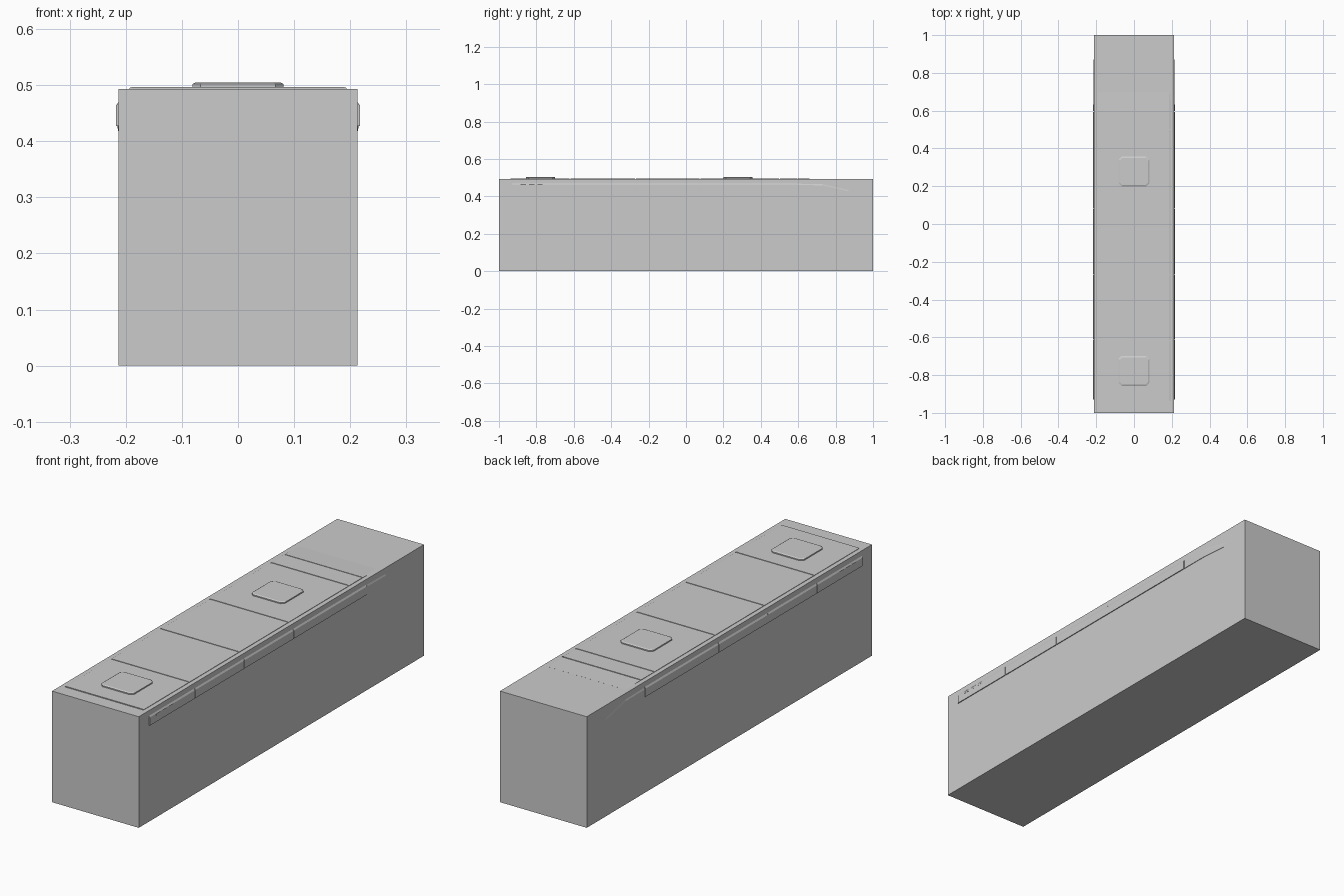
import bpy, bmesh

if "Cube" in bpy.data.objects:
    bpy.data.objects.remove(bpy.data.objects["Cube"])

W, TOP = 0.213, 0.493


def loft(name, sections):
    """Closed solid through successive (y, [(x, z), ...]) cross-sections."""
    bm = bmesh.new()
    rings = [[bm.verts.new((x, y, z)) for x, z in pts] for y, pts in sections]
    n = len(rings[0])
    for a, b in zip(rings, rings[1:]):
        for i in range(n):
            j = (i + 1) % n
            bm.faces.new((a[i], a[j], b[j], b[i]))
    bm.faces.new(rings[0])
    bm.faces.new(rings[-1])
    bmesh.ops.recalc_face_normals(bm, faces=bm.faces)
    me = bpy.data.meshes.new(name)
    bm.to_mesh(me)
    bm.free()
    ob = bpy.data.objects.new(name, me)
    bpy.context.collection.objects.link(ob)
    return ob


def mirror(ob):
    ob.modifiers.new("mirror", 'MIRROR').use_axis[0] = True
    return ob


def roof_section(top, half=0.193):
    return [(-half, TOP - 0.004), (half, TOP - 0.004), (half, top - 0.002),
            (half - 0.005, top), (-half + 0.005, top), (-half, top - 0.002)]


def side_section(out, low, high):
    return [(W - 0.004, low), (W + out, low), (W + out, high - 0.007),
            (W, high), (W - 0.004, high)]


# Main block
loft("main_body", [(y, [(-W, 0), (W, 0), (W, TOP), (-W, TOP)]) for y in (-1, 1)])

# Roof panels and side bands, split by narrow seams
seams = [-0.94, -0.62, -0.27, 0.075, 0.5, 0.595]
for i, (a, b) in enumerate(zip(seams, seams[1:])):
    loft(f"roof_panel_{i}", [(y, roof_section(0.497)) for y in (a + 0.002, b - 0.002)])
sides = [-0.93, -0.61, -0.265, 0.08, 0.595]
for i, (a, b) in enumerate(zip(sides, sides[1:])):
    mirror(loft(f"side_band_{i}", [(y, side_section(0.004, 0.427, 0.470))
                                   for y in (a + 0.0015, b - 0.0015)]))

# Nose ends of the roof and bands, fading into the block
loft("roof_nose", [(0.597, roof_section(0.4965)), (0.70, roof_section(TOP + 0.0002))])
mirror(loft("side_nose", [(0.597, side_section(0.003, 0.427, 0.468)),
                          (0.73, side_section(0.002, 0.427, 0.466)),
                          (0.87, side_section(0.0004, 0.418, 0.434))]))

# Small vents near the front of each band
for i, y in enumerate((-0.87, -0.825, -0.78)):
    mirror(loft(f"side_vent_{i}", [(v, [(W, 0.455), (W + 0.0047, 0.455),
                                        (W + 0.0047, 0.463), (W, 0.469)])
                                   for v in (y - 0.014, y + 0.014)]))


# Roof hatches with cut corners and a bevelled top
def hatch(name, yc):
    bm = bmesh.new()
    rings = []
    for z, inset in ((0.495, 0), (0.502, 0), (0.505, 0.006)):
        h, k, c = 0.081 - inset, 0.0785 - inset, 0.014
        pts = [(h, k - c), (h - c, k), (c - h, k), (-h, k - c),
               (-h, c - k), (c - h, -k), (h - c, -k), (h, c - k)]
        rings.append([bm.verts.new((x, yc + y, z)) for x, y in pts])
    for a, b in zip(rings, rings[1:]):
        for i in range(8):
            j = (i + 1) % 8
            bm.faces.new((a[i], a[j], b[j], b[i]))
    bm.faces.new(rings[0])
    bm.faces.new(rings[-1])
    bmesh.ops.recalc_face_normals(bm, faces=bm.faces)
    me = bpy.data.meshes.new(name)
    bm.to_mesh(me)
    bm.free()
    bpy.context.collection.objects.link(bpy.data.objects.new(name, me))


hatch("front_hatch", -0.778)
hatch("rear_hatch", 0.278)
